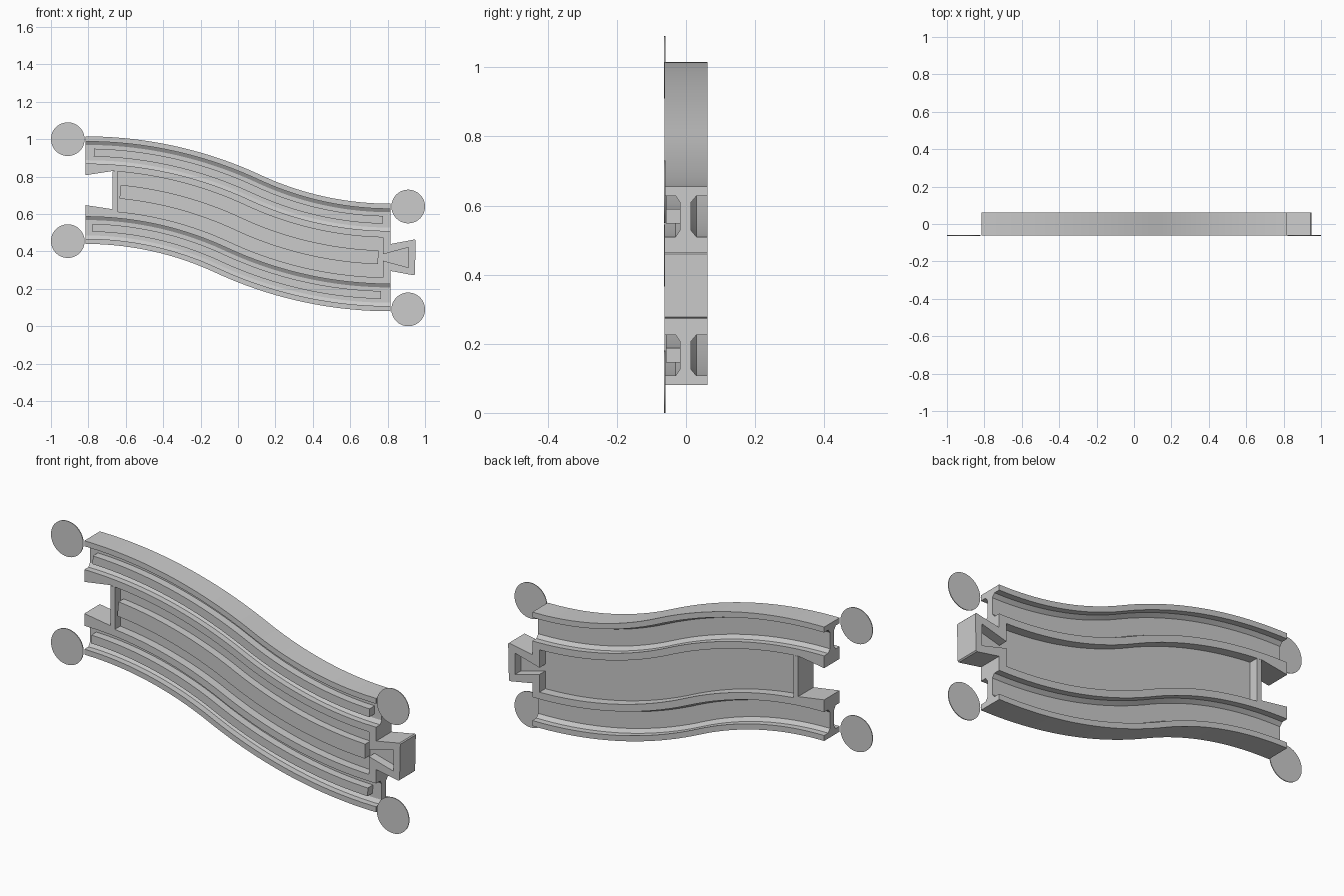
import bpy, math

cube = bpy.data.objects.get("Cube")
if cube:
    bpy.data.objects.remove(cube)

grey = bpy.data.materials.new("light_grey_plastic")
grey.use_nodes = True
colour = (0.6, 0.6, 0.6, 1)
grey.diffuse_color = colour
grey.node_tree.nodes["Principled BSDF"].inputs["Base Color"].default_value = colour

END, MID, DROP = 0.815, 0.5475, 0.18           # half length, middle height, half drop
RADIUS = (END ** 2 + DROP ** 2) / (2 * DROP)   # two equal arcs make the S bend
FRONT, BACK = -0.062, 0.062                    # outer faces
FLOOR_F, FLOOR_B = -0.018, 0.015               # recess floors
HIGH, LOW = MID + DROP, MID - DROP             # track centre at each end


def add_mesh(name, verts, faces):
    mesh = bpy.data.meshes.new(name)
    mesh.from_pydata(verts, [], faces)
    mesh.materials.append(grey)
    obj = bpy.data.objects.new(name, mesh)
    bpy.context.collection.objects.link(obj)
    bpy.ops.object.select_all(action='DESELECT')
    obj.select_set(True)
    bpy.context.view_layer.objects.active = obj
    bpy.ops.object.mode_set(mode='EDIT')
    bpy.ops.mesh.select_all(action='SELECT')
    bpy.ops.mesh.normals_make_consistent(inside=False)
    bpy.ops.object.mode_set(mode='OBJECT')
    bpy.ops.object.shade_smooth_by_angle(angle=math.radians(25))
    return obj


def loft(name, rings):
    """Join equal rings of points into a closed solid."""
    n = len(rings[0])
    verts = [p for ring in rings for p in ring]
    faces = [(r * n + i, r * n + (i + 1) % n, (r + 1) * n + (i + 1) % n, (r + 1) * n + i)
             for r in range(len(rings) - 1) for i in range(n)]
    faces += [tuple(range(n)), tuple(range(len(verts) - n, len(verts)))]
    return add_mesh(name, verts, faces)


def track_point(x, u, y):
    """Point at sideways offset u from the S curve at centre position x."""
    side = 1 if x <= 0 else -1
    a = math.asin((END - abs(x)) / RADIUS)
    centre_z = MID + side * (DROP - RADIUS * (1 - math.cos(a)))
    return (x + u * math.sin(a), y, centre_z + u * math.cos(a))


def sweep(name, profile, x0=-END, x1=END, steps=56):
    xs = [x0 + (x1 - x0) * i / steps for i in range(steps + 1)]
    return loft(name, [[track_point(x, u, y) for u, y in profile] for x in xs])


def prism(name, outline, y0=FRONT, y1=BACK):
    return loft(name, [[(x, y, z) for x, z in outline] for y in (y0, y1)])


def box_profile(u0, u1, y0, y1):
    return [(u0, y0), (u1, y0), (u1, y1), (u0, y1)]


# Rails: wheel channels with chamfered floors on the front and back
INNER, OUTER, CH0, CH1, CUT = 0.107, 0.2875, 0.142, 0.26, 0.018
rail = [(INNER, FRONT), (CH0, FRONT), (CH0, -0.03), (CH0 + CUT, FLOOR_F),
        (CH1 - CUT, FLOOR_F), (CH1, -0.03), (CH1, FRONT), (OUTER, FRONT),
        (OUTER, BACK), (CH1, BACK), (CH1, 0.03), (CH1 - CUT, FLOOR_B),
        (CH0 + CUT, FLOOR_B), (CH0, 0.03), (CH0, BACK), (INNER, BACK)]
for label, s in (("upper", 1), ("lower", -1)):
    sweep(label + "_rail", [(s * u, y) for u, y in rail])
    rib = box_profile(s * 0.18, s * 0.222, -0.058, FLOOR_F + 0.002)
    sweep(label + "_channel_rib", rib, -0.775, 0.77)

# Thin web between the rails with its raised rib
sweep("centre_web", box_profile(-0.11, 0.11, FLOOR_F, FLOOR_B), -0.66, 0.8)
sweep("centre_rib", box_profile(-0.037, 0.037, -0.058, FLOOR_F + 0.002), -0.63, 0.75)

# Socket end: cross wall and two wedges that narrow the mouth
prism("socket_wall", [(-0.67, HIGH - 0.12), (-0.645, HIGH - 0.12),
                      (-0.645, HIGH + 0.1), (-0.67, HIGH + 0.1)])
for label, s in (("upper", 1), ("lower", -1)):
    prism(label + "_socket_wedge",
          [(-END, HIGH + s * 0.08), (-0.665, HIGH + s * 0.103),
           (-0.665, HIGH + s * 0.115), (-END, HIGH + s * 0.115)])

# Plug end: split cross wall, flared tab frame and recessed tab floor
for label, s in (("upper", 1), ("lower", -1)):
    prism(label + "_plug_wall",
          [(0.775, LOW + s * 0.017), (END, LOW + s * 0.028),
           (END, LOW + s * 0.112), (0.775, LOW + s * 0.112)])
    prism(label + "_plug_arm",
          [(END, LOW + s * 0.028), (0.912, LOW + s * 0.054),
           (0.912, LOW + s * 0.09), (END, LOW + s * 0.072)])
prism("plug_end", [(0.912, LOW - 0.09), (0.94, LOW - 0.095), (0.946, LOW - 0.09),
                   (0.95, LOW + 0.092), (0.945, LOW + 0.097), (0.912, LOW + 0.09)])
prism("plug_floor", [(0.78, LOW - 0.02), (0.915, LOW - 0.06),
                     (0.915, LOW + 0.06), (0.78, LOW + 0.02)], FLOOR_F, FLOOR_B)

# Thin round pads at the four corners
for label, x, z in (("upper_left_end", -0.91, 1.0), ("lower_left_end", -0.91, 0.455),
                    ("upper_right_end", 0.91, 0.64), ("lower_right_end", 0.91, 0.09)):
    circle = [(x + 0.09 * math.cos(t * math.tau / 48), z + 0.09 * math.sin(t * math.tau / 48))
              for t in range(48)]
    prism(label + "_pad", circle, -0.064, -0.06)
